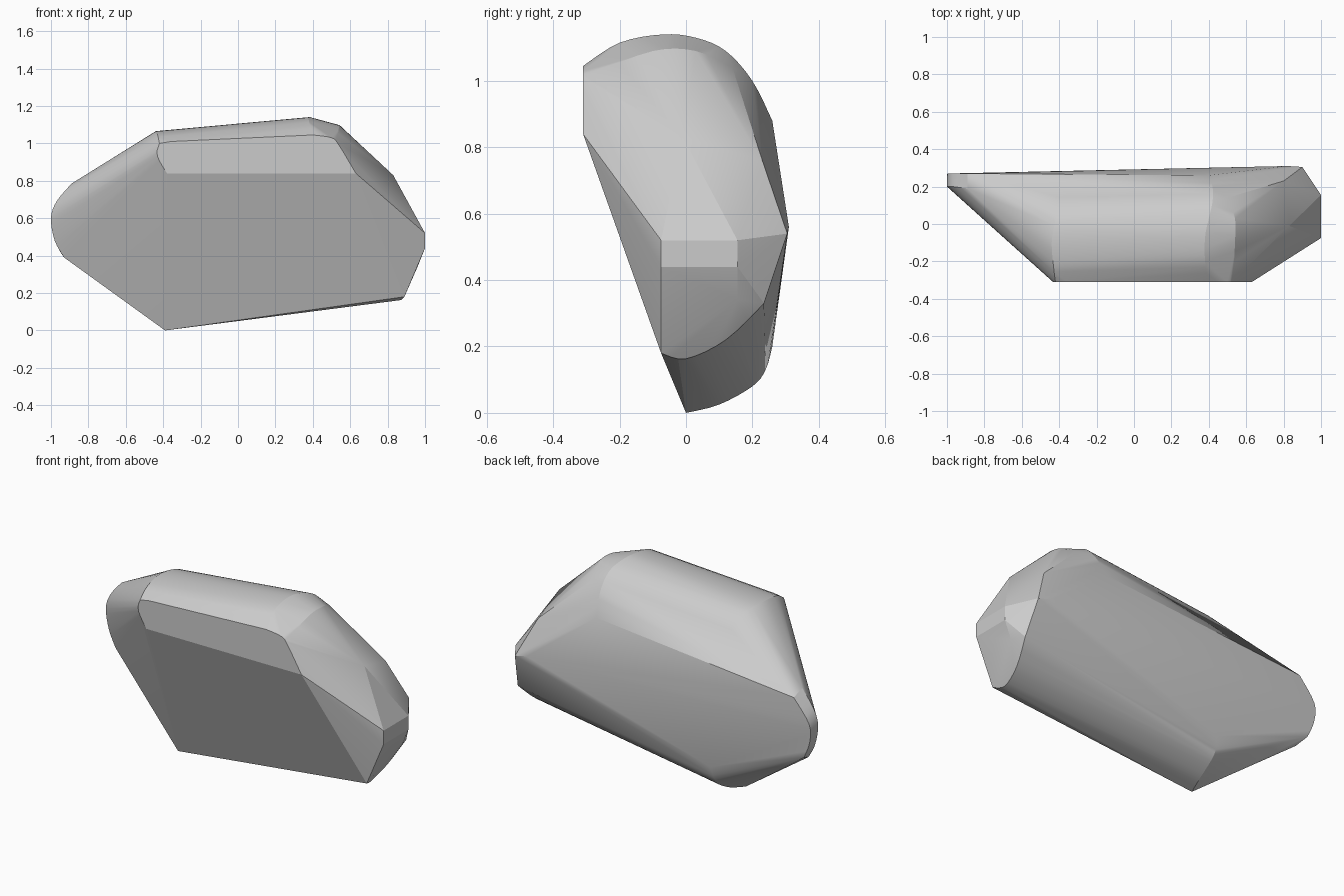
import bpy
import bmesh
import math
from mathutils import Vector

default_cube = bpy.data.objects.get("Cube")
if default_cube:
    bpy.data.objects.remove(default_cube, do_unlink=True)


def smooth_path(points, steps=4):
    """Resample a short control path into a rounded one passing through every point."""
    controls = [Vector(point) for point in points]
    padded = [controls[0]] + controls + [controls[-1]]
    path = []
    for before, start, end, after in zip(padded, padded[1:], padded[2:], padded[3:]):
        for step in range(steps):
            t = step / steps
            tangent_in = (end - before) / 2
            tangent_out = (after - start) / 2
            path.append(
                start * (2 * t**3 - 3 * t**2 + 1)
                + tangent_in * (t**3 - 2 * t**2 + t)
                + end * (3 * t**2 - 2 * t**3)
                + tangent_out * (t**3 - t**2)
            )
    path.append(controls[-1])
    return path


def at_depth(y, outline):
    """Place an (x, z) outline on a plane of constant depth."""
    return [(x, y, z) for x, z in outline]


def convex_body(name, rounded_paths, corner_groups):
    """Stretch a closed convex skin around rounded rims and hard corners."""
    mesh = bpy.data.meshes.new(name)
    body = bpy.data.objects.new(name, mesh)
    bpy.context.collection.objects.link(body)
    bm = bmesh.new()
    for path in rounded_paths:
        for point in smooth_path(path):
            bm.verts.new(point)
    for group in corner_groups:
        for point in group:
            bm.verts.new(point)
    bmesh.ops.remove_doubles(bm, verts=bm.verts, dist=0.002)
    hull = bmesh.ops.convex_hull(bm, input=bm.verts)
    unused = set(hull["geom_interior"] + hull["geom_unused"])
    bmesh.ops.delete(
        bm, geom=[v for v in unused if isinstance(v, bmesh.types.BMVert)], context="VERTS"
    )
    bmesh.ops.dissolve_limit(
        bm, angle_limit=math.radians(1), verts=bm.verts, edges=bm.edges
    )
    bmesh.ops.recalc_face_normals(bm, faces=bm.faces)
    bm.to_mesh(mesh)
    bm.free()
    return body


# Flat front panel with rounded upper corners
panel_left = at_depth(-0.31, [(-0.38, 0.84), (-0.43, 0.93), (-0.42, 0.99), (-0.36, 1.01)])
panel_right = at_depth(-0.31, [(0.4, 1.045), (0.5, 1.03), (0.54, 0.99), (0.63, 0.84)])

# Rounded crown, from the front panel over to the back
crown_left = [
    (-0.42, -0.31, 1), (-0.43, -0.23, 1.045), (-0.44, -0.1, 1.065), (-0.42, 0.02, 1.055),
    (-0.4, 0.12, 1), (-0.38, 0.2, 0.9), (-0.36, 0.25, 0.8),
]
crown_right = [
    (0.4, -0.31, 1.045), (0.38, -0.2, 1.115), (0.38, -0.07, 1.14), (0.4, 0.03, 1.13),
    (0.42, 0.12, 1.09), (0.42, 0.2, 1), (0.4, 0.26, 0.88),
]
shoulder = [(0.53, -0.29, 1.02), (0.54, -0.1, 1.09), (0.54, 0.03, 1.09), (0.5, 0.14, 1.04)]

# Thin rounded tip on the right-hand side
tip_front = [
    (-0.93, 0.19, 0.39), (-0.98, 0.2, 0.48), (-1, 0.2, 0.6),
    (-0.97, 0.2, 0.69), (-0.89, 0.19, 0.785),
]
tip_back = [(-0.95, 0.26, 0.42), (-0.99, 0.265, 0.52), (-0.99, 0.27, 0.63), (-0.89, 0.27, 0.76)]

# Rounded underside
keel = [
    (-0.39, 0, 0), (-0.36, 0.1, 0.025), (-0.35, 0.2, 0.08),
    (-0.35, 0.24, 0.13), (-0.34, 0.26, 0.2),
]
keel_end = [(0.89, -0.075, 0.18), (0.87, 0, 0.163), (0.89, 0.12, 0.22), (0.93, 0.235, 0.33)]

# Hard-edged facets on the blunt end
end_facet = [(1, y, z) for y in (-0.075, 0.155) for z in (0.44, 0.52)]
end_corners = [
    (0.83, -0.01, 0.83), (0.8, 0.23, 0.76), (0.9, 0.305, 0.54),
    (0.82, 0.31, 0.56), (0.96, 0.155, 0.34),
]

stone = convex_body(
    "faceted_stone",
    [panel_left, panel_right, crown_left, crown_right, shoulder, tip_front, tip_back, keel, keel_end],
    [end_facet, end_corners],
)

# Blend the rounded bands and keep the facet borders crisp
bpy.ops.object.select_all(action="DESELECT")
stone.select_set(True)
bpy.context.view_layer.objects.active = stone
bpy.ops.object.shade_smooth_by_angle(angle=math.radians(14))
